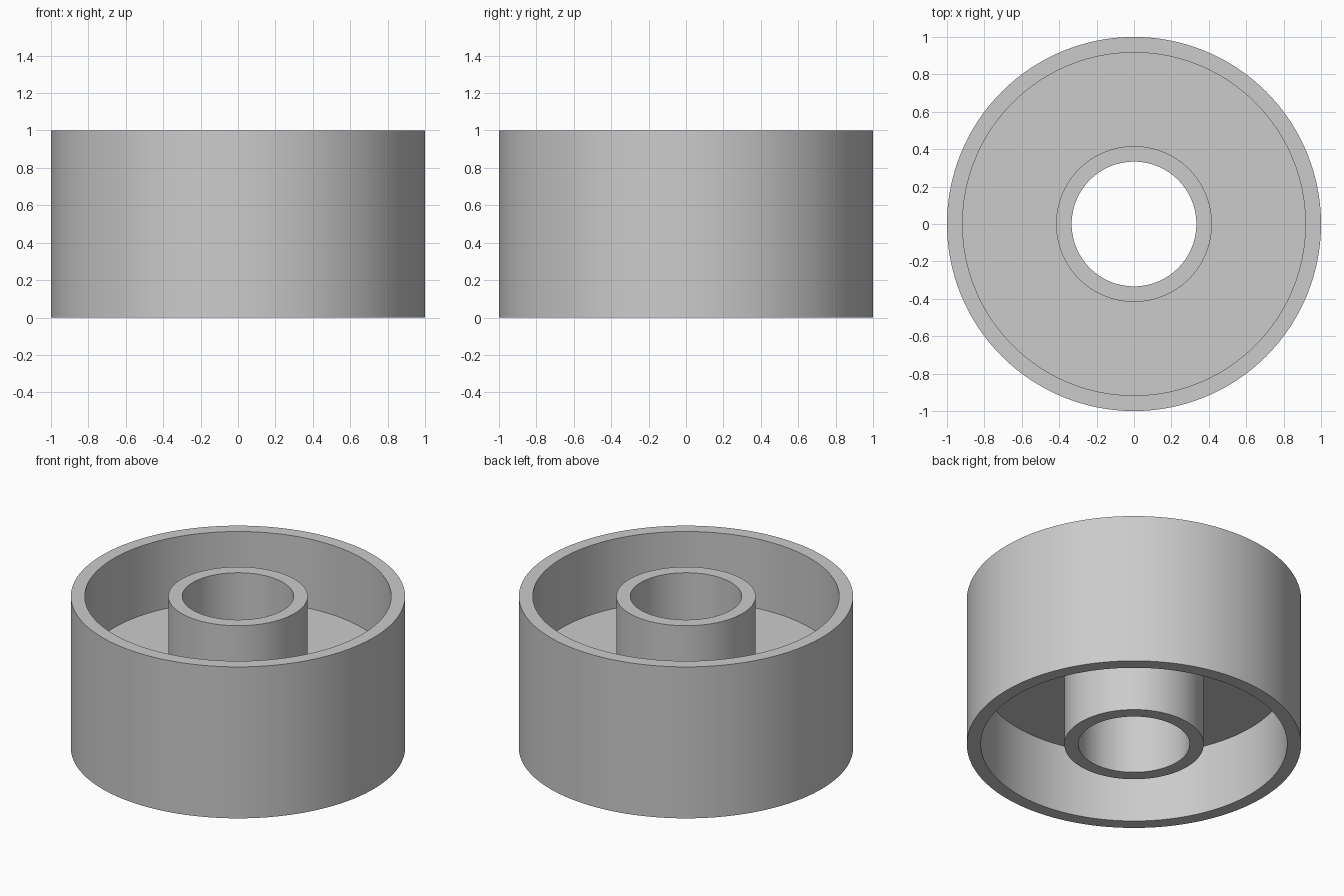
import bpy
import bmesh
import math

cube = bpy.data.objects.get("Cube")
if cube:
    bpy.data.objects.remove(cube, do_unlink=True)

SEGMENTS = 128
WALL = 1 / 12          # shared thickness of rim, hub and web
RIM_R, HUB_R, HEIGHT = 1.0, 5 / 12, 1.0

grey = bpy.data.materials.new("plain grey")
grey.use_nodes = True
colour = (0.6, 0.6, 0.6, 1)
grey.diffuse_color = colour
grey.node_tree.nodes["Principled BSDF"].inputs["Base Color"].default_value = colour


def lathe(name, profile):
    """Spin a closed (radius, height) profile around the z axis."""
    bm = bmesh.new()
    verts = [bm.verts.new((r, 0, z)) for r, z in profile]
    edges = [bm.edges.new((a, b)) for a, b in zip(verts, verts[1:] + verts[:1])]
    bmesh.ops.spin(bm, geom=verts + edges, cent=(0, 0, 0), axis=(0, 0, 1),
                   angle=math.tau, steps=SEGMENTS, use_merge=True)
    bmesh.ops.remove_doubles(bm, verts=bm.verts, dist=1e-5)
    bmesh.ops.recalc_face_normals(bm, faces=bm.faces)
    mesh = bpy.data.meshes.new(name)
    bm.to_mesh(mesh)
    bm.free()
    mesh.materials.append(grey)
    obj = bpy.data.objects.new(name, mesh)
    bpy.context.collection.objects.link(obj)
    bpy.ops.object.select_all(action="DESELECT")
    obj.select_set(True)
    bpy.context.view_layer.objects.active = obj
    bpy.ops.object.shade_smooth_by_angle(angle=math.radians(30))
    return obj


# Rim, web and hub form one solid: an H-shaped section turned round the axle
web_low, web_high = (HEIGHT - WALL) / 2, (HEIGHT + WALL) / 2
rim_in, bore = RIM_R - WALL, HUB_R - WALL
lathe("wheel_body", [
    (RIM_R, 0), (RIM_R, HEIGHT), (rim_in, HEIGHT), (rim_in, web_high),
    (HUB_R, web_high), (HUB_R, HEIGHT), (bore, HEIGHT), (bore, 0),
    (HUB_R, 0), (HUB_R, web_low), (rim_in, web_low), (rim_in, 0),
])
